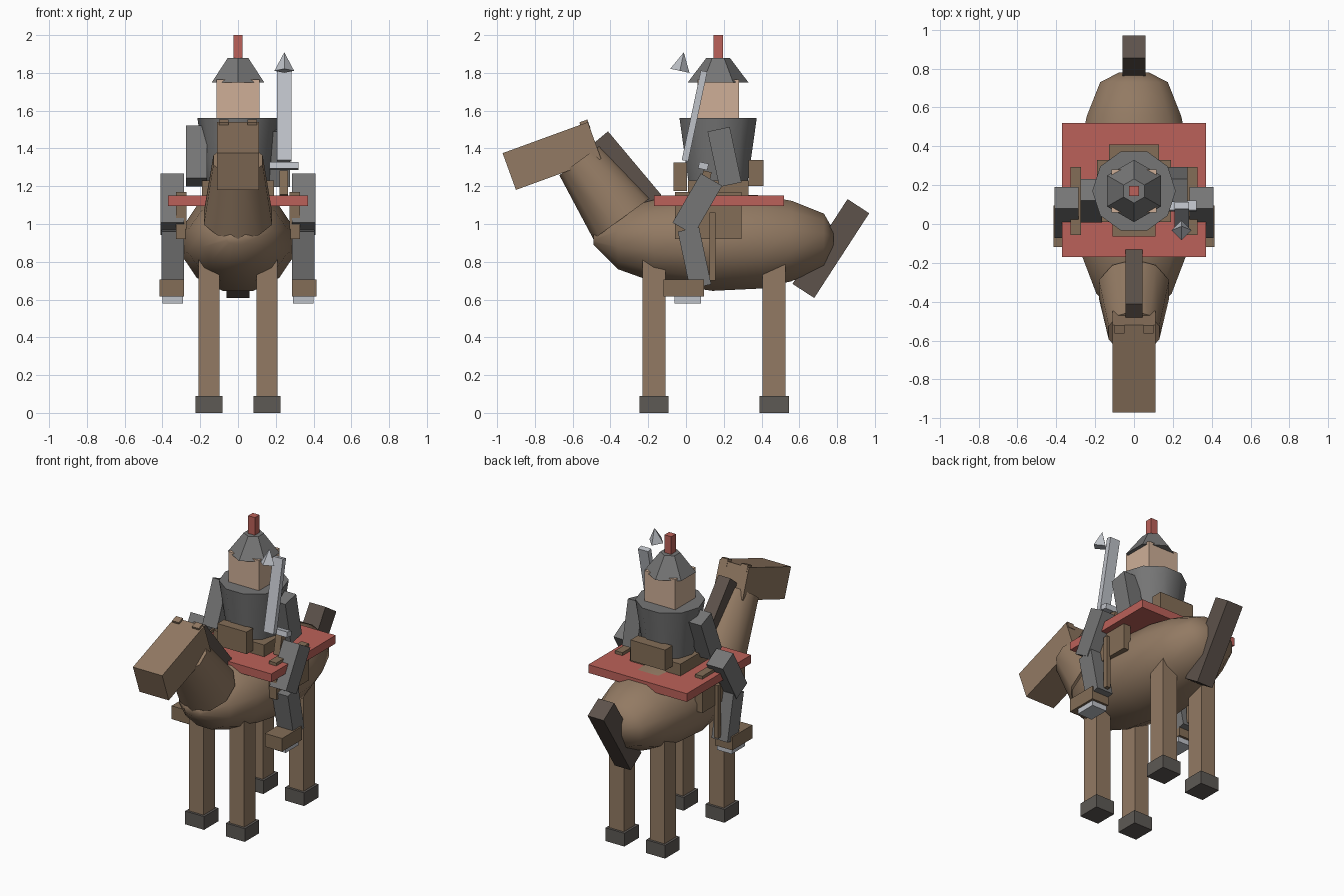
import bpy, bmesh
from math import radians, sin, cos, pi
from mathutils import Matrix

if "Cube" in bpy.data.objects:
    bpy.data.objects.remove(bpy.data.objects["Cube"])


def mat(name, r, g, b):
    m = bpy.data.materials.new(name)
    m.diffuse_color = (r, g, b, 1)
    m.use_nodes = True
    m.node_tree.nodes["Principled BSDF"].inputs["Base Color"].default_value = m.diffuse_color
    return m


COAT = mat("coat", .29, .195, .125)
MANE = mat("mane", .11, .085, .07)
HOOF = mat("hoof", .11, .10, .09)
LEATHER = mat("leather", .23, .155, .095)
CLOTH = mat("cloth", .50, .12, .10)
SKIN = mat("skin", .62, .43, .31)
ARMOUR = mat("armour", .18, .18, .18)
STEEL = mat("steel", .52, .54, .58)


def finish(name, bm, material, loc=(0, 0, 0), tilt=0, smooth=False):
    bmesh.ops.recalc_face_normals(bm, faces=bm.faces[:])
    me = bpy.data.meshes.new(name)
    bm.to_mesh(me)
    bm.free()
    me.materials.append(material)
    ob = bpy.data.objects.new(name, me)
    bpy.context.collection.objects.link(ob)
    ob.location = loc
    ob.rotation_euler.x = radians(tilt)
    if smooth:
        bpy.ops.object.select_all(action='DESELECT')
        ob.select_set(True)
        bpy.context.view_layer.objects.active = ob
        bpy.ops.object.shade_smooth_by_angle(angle=radians(45))
    return ob


def box(name, loc, size, material, tilt=0):
    bm = bmesh.new()
    bmesh.ops.create_cube(bm, size=1)
    bmesh.ops.scale(bm, vec=size, verts=bm.verts)
    return finish(name, bm, material, loc, tilt)


def cone(name, loc, r1, r2, depth, sides, material, tilt=0, turn=0, smooth=False):
    bm = bmesh.new()
    bmesh.ops.create_cone(bm, cap_ends=True, segments=sides, radius1=r1, radius2=r2,
                          depth=depth, matrix=Matrix.Rotation(radians(turn), 4, 'Z'))
    return finish(name, bm, material, loc, tilt, smooth)


def pair(name, loc, size, material, tilt=0):
    # same box on both sides of x = 0
    for side, s in (("left", 1), ("right", -1)):
        box(f"{side}_{name}", (s * loc[0], loc[1], loc[2]), size, material, tilt)


# Horse barrel lofted along y: y, half width, centre z, half height
RINGS = [(-.49, .06, .92, .03), (-.36, .20, .92, .165), (-.17, .275, .91, .225),
         (.14, .31, .905, .268), (.40, .29, .905, .255), (.56, .25, .91, .22),
         (.73, .18, .915, .145), (.78, .08, .92, .05)]
bm = bmesh.new()
N = 12
loops = [[bm.verts.new((w * cos(2 * pi * (i + .5) / N), y, z + h * sin(2 * pi * (i + .5) / N)))
          for i in range(N)] for y, w, z, h in RINGS]
for a, b in zip(loops, loops[1:]):
    for i in range(N):
        bm.faces.new((a[i], a[(i + 1) % N], b[(i + 1) % N], b[i]))
bm.faces.new(loops[0])
bm.faces.new(loops[-1])
finish("horse_body", bm, COAT, smooth=True)

# Neck, head, ears, mane, tail
cone("horse_neck", (0, -.448, 1.185), .19, .137, .38, 10, COAT, tilt=36, smooth=True)
box("horse_head", (0, -.71, 1.36), (.22, .48, .207), COAT, 20)
pair("ear", (.075, -.535, 1.522), (.05, .045, .05), COAT, 20)
box("mane", (0, -.31, 1.29), (.09, .10, .44), MANE, 40)
box("tail", (0, .767, .87), (.12, .137, .535), MANE, -33)

# Horse legs and hooves
for end, y in (("front", -.17), ("hind", .467)):
    pair(f"{end}_leg", (.153, y, .46), (.11, .122, .76), COAT)
    pair(f"{end}_hoof", (.153, y, .045), (.142, .154, .09), HOOF)

# Saddle
box("saddle_cloth", (0, .175, 1.122), (.74, .69, .056), CLOTH)
box("saddle_seat", (0, .17, 1.19), (.38, .32, .08), LEATHER)
box("saddle_pommel", (0, -.03, 1.25), (.22, .07, .15), LEATHER)
box("saddle_cantle", (0, .37, 1.27), (.26, .08, .14), LEATHER)
pair("saddle_flap", (.30, .118, 1.045), (.055, .35, .25), LEATHER)
pair("stirrup_strap", (.335, .14, .88), (.03, .033, .36), LEATHER)
pair("stirrup", (.345, .01, .60), (.11, .14, .04), STEEL)

# Rider's legs
pair("thigh", (.348, .06, 1.105), (.125, .13, .30), ARMOUR, -30)
pair("shin", (.345, .045, .82), (.12, .115, .31), ARMOUR, 12)
pair("boot", (.35, -.012, .66), (.13, .215, .09), LEATHER)

# Rider's torso, arms and head
cone("torso", (0, .17, 1.375), .16, .215, .37, 10, ARMOUR, turn=18, smooth=True)
box("left_arm", (.22, .204, 1.355), (.11, .12, .30), ARMOUR, 12)
box("right_arm", (-.22, .12, 1.36), (.11, .12, .30), ARMOUR, -22)
box("rider_head", (0, .17, 1.655), (.23, .22, .22), SKIN)
cone("helmet", (0, .17, 1.815), .16, .062, .13, 6, ARMOUR, turn=0)
box("plume", (0, .17, 1.94), (.05, .05, .12), CLOTH)

# Sword
box("sword_blade", (.245, .045, 1.572), (.075, .035, .485), STEEL, -12)
cone("sword_tip", (.245, -.022, 1.86), .052, 0, .10, 4, STEEL, tilt=-12)
box("sword_guard", (.243, .092, 1.307), (.155, .05, .035), STEEL, -12)
box("sword_grip", (.243, .10, 1.215), (.045, .045, .13), LEATHER, -12)
